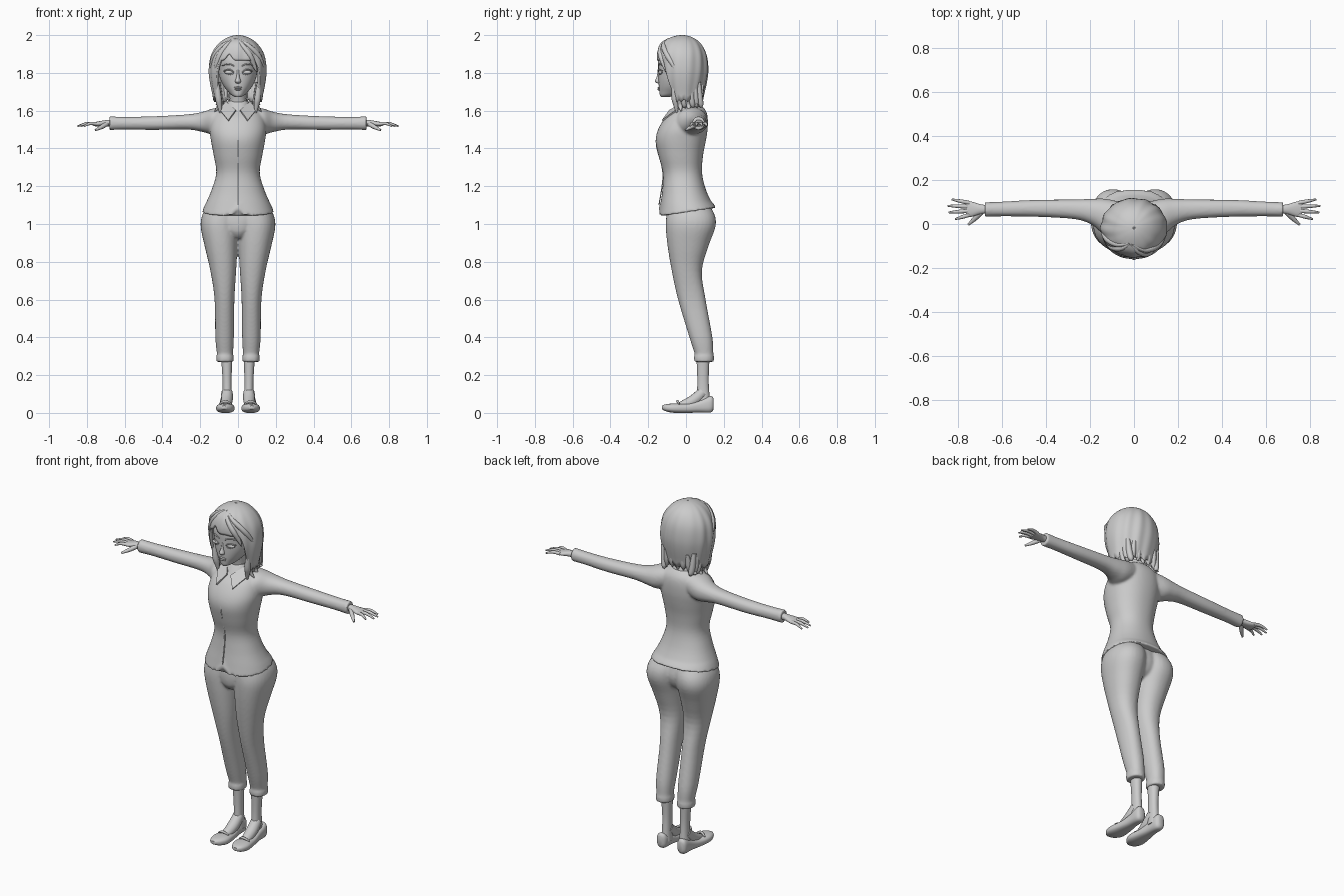
import bpy, math
from math import sin, cos, pi, radians

if "Cube" in bpy.data.objects:
    bpy.data.objects.remove(bpy.data.objects["Cube"], do_unlink=True)

GREY = (0.6, 0.6, 0.6, 1)
mat = bpy.data.materials.new("clay grey")
mat.use_nodes = True
mat.diffuse_color = GREY
bsdf = next(n for n in mat.node_tree.nodes if n.type == "BSDF_PRINCIPLED")
bsdf.inputs["Base Color"].default_value = GREY


def make(name, verts, faces, mirror=False, smooth=True):
    me = bpy.data.meshes.new(name)
    me.from_pydata(verts, [], faces)
    me.materials.append(mat)
    ob = bpy.data.objects.new(name, me)
    bpy.context.collection.objects.link(ob)
    if smooth:
        bpy.ops.object.select_all(action="DESELECT")
        ob.select_set(True)
        bpy.context.view_layer.objects.active = ob
        bpy.ops.object.shade_smooth_by_angle(angle=radians(50))
    if mirror:
        ob.modifiers.new("mirror", "MIRROR").use_mirror_merge = False
    return ob


def spline(rows, steps):
    """Catmull-Rom interpolation of equal-length rows."""
    out = []
    for i in range(len(rows) - 1):
        p = [rows[max(i - 1, 0)], rows[i], rows[i + 1], rows[min(i + 2, len(rows) - 1)]]
        for k in range(steps):
            t = k / steps
            out.append([b + .5 * t * (c - a + t * (2 * a - 5 * b + 4 * c - d + t * (3 * (b - c) + d - a)))
                        for a, b, c, d in zip(*p)])
    return out + [list(rows[-1])]


def loft(rows, axis="z", n=32, power=2.2, steps=4):
    """Rows are (position, u min, u max, v min, v max) across the axis."""
    verts, faces = [], []
    rows = spline(rows, steps)
    for t, u0, u1, v0, v1 in rows:
        for k in range(n):
            a = 2 * pi * k / n
            c, s = cos(a), sin(a)
            u = (u0 + u1) / 2 + (u1 - u0) / 2 * math.copysign(abs(c) ** (2 / power), c)
            v = (v0 + v1) / 2 + (v1 - v0) / 2 * math.copysign(abs(s) ** (2 / power), s)
            verts.append({"z": (u, v, t), "x": (t, u, v), "y": (u, t, v)}[axis])
    for j in range(len(rows) - 1):
        for k in range(n):
            a, b = j * n + k, j * n + (k + 1) % n
            faces.append((a, b, b + n, a + n))
    last = (len(rows) - 1) * n
    faces += [tuple(reversed(range(n))), tuple(range(last, last + n))]
    return verts, faces


def symmetric(rows):
    return [(z, -rx, rx, f, b) for z, rx, f, b in rows]


def merged(*parts):
    verts, faces = [], []
    for v, f in parts:
        faces += [tuple(i + len(verts) for i in face) for face in f]
        verts += v
    return verts, faces


def blend(ob, voxel, repeats):
    """Fuse overlapping volumes into one soft skin."""
    m = ob.modifiers.new("fuse", "REMESH")
    m.mode, m.voxel_size, m.use_smooth_shade = "VOXEL", voxel, True
    m = ob.modifiers.new("soften", "SMOOTH")
    m.factor, m.iterations = .5, repeats


def strand(name, pts, radii, mirror=True, sides=3):
    """Tapered round strand along a smooth path."""
    cu = bpy.data.curves.new(name, "CURVE")
    cu.dimensions, cu.bevel_depth, cu.bevel_resolution, cu.use_fill_caps = "3D", 1, sides, True
    rows = spline([(*p, r) for p, r in zip(pts, radii)], 5)
    sp = cu.splines.new("POLY")
    sp.points.add(len(rows) - 1)
    for q, (x, y, z, r) in zip(sp.points, rows):
        q.co, q.radius = (x, y, z, 1), max(r, .0008)
    tmp = bpy.data.objects.new(name + " path", cu)
    bpy.context.collection.objects.link(tmp)
    me = bpy.data.meshes.new_from_object(tmp.evaluated_get(bpy.context.evaluated_depsgraph_get()))
    v, f = [tuple(p.co) for p in me.vertices], [tuple(p.vertices) for p in me.polygons]
    bpy.data.objects.remove(tmp)
    bpy.data.meshes.remove(me)
    return make(name, v, f, mirror)


def ball(name, c, r, mirror=True):
    rows = []
    for k in range(1, 12):
        a = pi * k / 12
        s, z = sin(a), c[2] - r[2] * cos(a)
        rows.append((z, c[0] - r[0] * s, c[0] + r[0] * s, c[1] - r[1] * s, c[1] + r[1] * s))
    return make(name, *loft(rows, n=20, power=2, steps=1), mirror)


# Jacket: torso with a tilted, notched hem, fused with the sleeves
tv, tf = loft(symmetric([
    (1.05, .19, -.145, .162), (1.10, .174, -.136, .143), (1.18, .14, -.125, .106),
    (1.27, .115, -.122, .085), (1.36, .128, -.145, .09), (1.44, .143, -.16, .105),
    (1.50, .15, -.148, .114), (1.56, .14, -.112, .115), (1.60, .115, -.07, .105),
    (1.63, .065, -.045, .08)]), n=96)
for i, (x, y, z) in enumerate(tv):
    if z < 1.12:
        lift = .012 + .15 * y + (max(0, .05 - 1.9 * abs(x)) if y < 0 else 0)
        tv[i] = (x, y, z + lift * (1.12 - z) / .07)
sleeve = loft([
    (.06, -.03, .10, 1.50, 1.62), (.13, -.05, .115, 1.475, 1.612), (.19, -.005, .115, 1.488, 1.593),
    (.27, .022, .112, 1.50, 1.58), (.45, .033, .11, 1.498, 1.57), (.60, .035, .102, 1.50, 1.567),
    (.68, .033, .099, 1.497, 1.57)], "x")
other = [(-x, y, z) for x, y, z in sleeve[0]], [f[::-1] for f in sleeve[1]]
jacket = make("jacket", *merged((tv, tf), sleeve, other))
blend(jacket, .007, 6)

# Collar flaps and collar band
flap = make("collar_flap", [(.065, .0, 1.65), (.012, -.088, 1.605), (.052, -.128, 1.55), (.098, -.05, 1.607)],
            [(0, 1, 2, 3)], True, False)
flap.modifiers.new("thickness", "SOLIDIFY").thickness = .008
make("collar_band", *loft(symmetric([(1.60, .075, -.07, .09), (1.63, .062, -.05, .078), (1.65, .056, -.035, .07)])))
# Front closing edge
strand("jacket_front_edge", [(0, -.143, 1.10), (0, -.122, 1.27), (0, -.158, 1.44), (0, -.108, 1.56)],
       [.003] * 4, False)

# Trousers: two legs fused with the pelvis
leg = loft([
    (.27, .023, .114, .043, .147), (.30, .023, .115, .042, .148), (.315, .026, .112, .045, .145),
    (.40, .022, .12, .018, .14), (.60, .019, .124, -.042, .104), (.75, .01, .146, -.075, .084),
    (.88, .002, .176, -.097, .118), (.98, -.005, .197, -.107, .155), (1.04, -.01, .192, -.104, .155),
    (1.09, -.01, .168, -.095, .13)])
leg2 = [(-x, y, z) for x, y, z in leg[0]], [f[::-1] for f in leg[1]]
pelvis = loft(symmetric([(.925, .03, -.075, .07), (.96, .09, -.1, .115), (1.02, .13, -.106, .135),
                         (1.09, .13, -.095, .12)]))
blend(make("trousers", *merged(leg, leg2, pelvis)), .007, 6)

# Ankles, insteps and flat shoes
strand("instep", [(.058, .09, .11), (.06, .04, .065), (.064, -.03, .032)], [.03, .032, .026])
make("ankle", *loft([(.04, .03, .088, .055, .13), (.10, .033, .082, .058, .124), (.18, .034, .082, .06, .12),
                     (.30, .03, .09, .055, .125)]), True)
make("shoe", *loft([
    (.146, .052, .083, .02, .075), (.13, .037, .095, .002, .089), (.07, .033, .097, .002, .066),
    (.01, .025, .106, 0, .05), (-.06, .018, .116, 0, .05), (-.105, .035, .106, .008, .046),
    (-.128, .06, .086, .02, .038)], "y", power=2.6), True)
# Small bow on each shoe
strand("shoe_trim", [(.035, -.035, .047), (.066, -.045, .062), (.1, -.035, .047)], [.004, .007, .004])

# Hands
make("palm", *loft([(.66, .048, .085, 1.515, 1.553), (.70, .045, .09, 1.518, 1.55),
                    (.74, .033, .102, 1.517, 1.543), (.765, .034, .104, 1.518, 1.538)], "x", 20), True)
for name, y0, y1, tip in (("index", .042, .022, .815), ("middle", .06, .053, .845),
                          ("ring", .079, .083, .85), ("little", .096, .112, .83)):
    strand(name + "_finger", [(.75, y0, 1.53), ((.75 + tip) / 2, (y0 + y1) / 2, 1.532), (tip, y1, 1.518)],
           [.0095, .0085, .004])
strand("thumb", [(.695, .055, 1.53), (.725, .025, 1.512), (.755, -.003, 1.497)], [.013, .011, .005])

# Head and neck
make("neck", *loft(symmetric([(1.56, .055, -.04, .07), (1.64, .044, -.038, .055), (1.74, .046, -.065, .05)])))
make("head", *loft(symmetric([
    (1.672, .014, -.132, -.09), (1.682, .033, -.138, -.04), (1.70, .052, -.141, .02), (1.73, .076, -.144, .06),
    (1.77, .095, -.146, .085), (1.82, .104, -.147, .1), (1.88, .11, -.145, .1), (1.94, .085, -.11, .08),
    (1.97, .04, -.06, .04)]), n=40))

# Facial features
make("nose", *loft(symmetric([(1.815, .007, -.149, -.12), (1.78, .009, -.155, -.12), (1.758, .015, -.164, -.12),
                              (1.748, .013, -.158, -.12), (1.744, .006, -.148, -.12)]), n=16), False)
ball("upper_lip", (0, -.142, 1.722), (.022, .008, .005), False)
ball("lower_lip", (0, -.142, 1.713), (.018, .009, .006), False)
ball("eye", (.046, -.134, 1.803), (.025, .012, .011))
strand("upper_lid", [(.019, -.143, 1.8), (.043, -.146, 1.817), (.076, -.125, 1.81)], [.002, .004, .003])
strand("lower_lid", [(.021, -.143, 1.798), (.045, -.143, 1.791), (.072, -.127, 1.802)], [.001, .002, .001])
strand("eyebrow", [(.018, -.146, 1.836), (.05, -.142, 1.847), (.085, -.118, 1.838)], [.003, .004, .002])

# Hair shell: each strip falls from the crown to its own length
SHAPE = spline([(0, .0, -.02, -.02), (.1, .05, -.075, .03), (.2, .097, -.128, .075), (.316, .138, -.152, .108),
                (.424, .152, -.148, .118), (.5, .146, -.135, .11), (.566, .132, -.11, .094),
                (.63, .122, -.08, .08)], 6)


def shape_at(w):
    for a, b in zip(SHAPE, SHAPE[1:]):
        if w <= b[0]:
            t = (w - a[0]) / (b[0] - a[0])
            return [p + t * (q - p) for p, q in zip(a, b)][1:]
    return SHAPE[-1][1:]


def hair_point(a, w, puff=0):
    rx, f, b = shape_at(w)
    wave = 1 + puff + .022 * min(1, 3 * w) * sin(13 * a + 7 * w) * (.6 + .4 * sin(3 * a))
    cy = -.018
    ry = (cy - f) if cos(a) > 0 else (b - cy)
    return (rx * wave * sin(a), cy - ry * wave * cos(a), 2 - w * w)


verts, faces, N, M = [], [], 144, 22
for i in range(N):
    a = 2 * pi * i / N
    away = abs(a if a < pi else a - 2 * pi)
    s = min(1, max(0, (math.degrees(away) - 38) / 26))
    s = s * s * (3 - 2 * s)
    part = .035 * math.exp(-((away if a > pi else -away) - .35) ** 2 / .02)
    zb = (1.865 + part) * (1 - s) + 1.645 * s + .016 * s * abs(((a * 19 / pi) % 2) - 1)
    for j in range(M + 1):
        verts.append(hair_point(a, max(.004, j / M) * math.sqrt(2 - zb)))
for i in range(N):
    for j in range(M):
        p, q = i * (M + 1) + j, (i + 1) % N * (M + 1) + j
        faces.append((p, p + 1, q + 1, q))
hair = make("hair_shell", verts, faces)
m = hair.modifiers.new("thickness", "SOLIDIFY")
m.thickness, m.offset = .014, -1

# Loose locks around the neck and swept over the crown
for k in range(7):
    y = -.065 + .022 * k
    x = .122 - .25 * max(0, y - .02)
    strand(f"side_lock_{k + 1}", [(x - .01, y, 1.75), (x - .018, y + .005, 1.67), (x - .024, y + .012, 1.63),
                                  (x + (.002 if k % 2 else -.03), y + .018, 1.575 + .012 * (k % 3) + .007 * k)],
           [.012, .017, .014, .002])
for k in range(5):
    x = -.07 + .035 * k
    strand(f"nape_lock_{k + 1}", [(x, .085, 1.74), (x, .075, 1.67), (x * 1.05, .075, 1.625 + .01 * (k % 2))],
           [.01, .016, .002], False)
for k, (a0, a1) in enumerate(((-.3, -1.0), (-.2, .75), (-.35, -1.5), (-.1, 1.3))):
    pts = [hair_point(a0 + (a1 - a0) * t ** .7, .14 + .3 * t, -.05) for t in (0, .3, .6, .85, 1)]
    strand(f"swept_lock_{k + 1}", pts, [.004, .012, .015, .012, .003], False)
